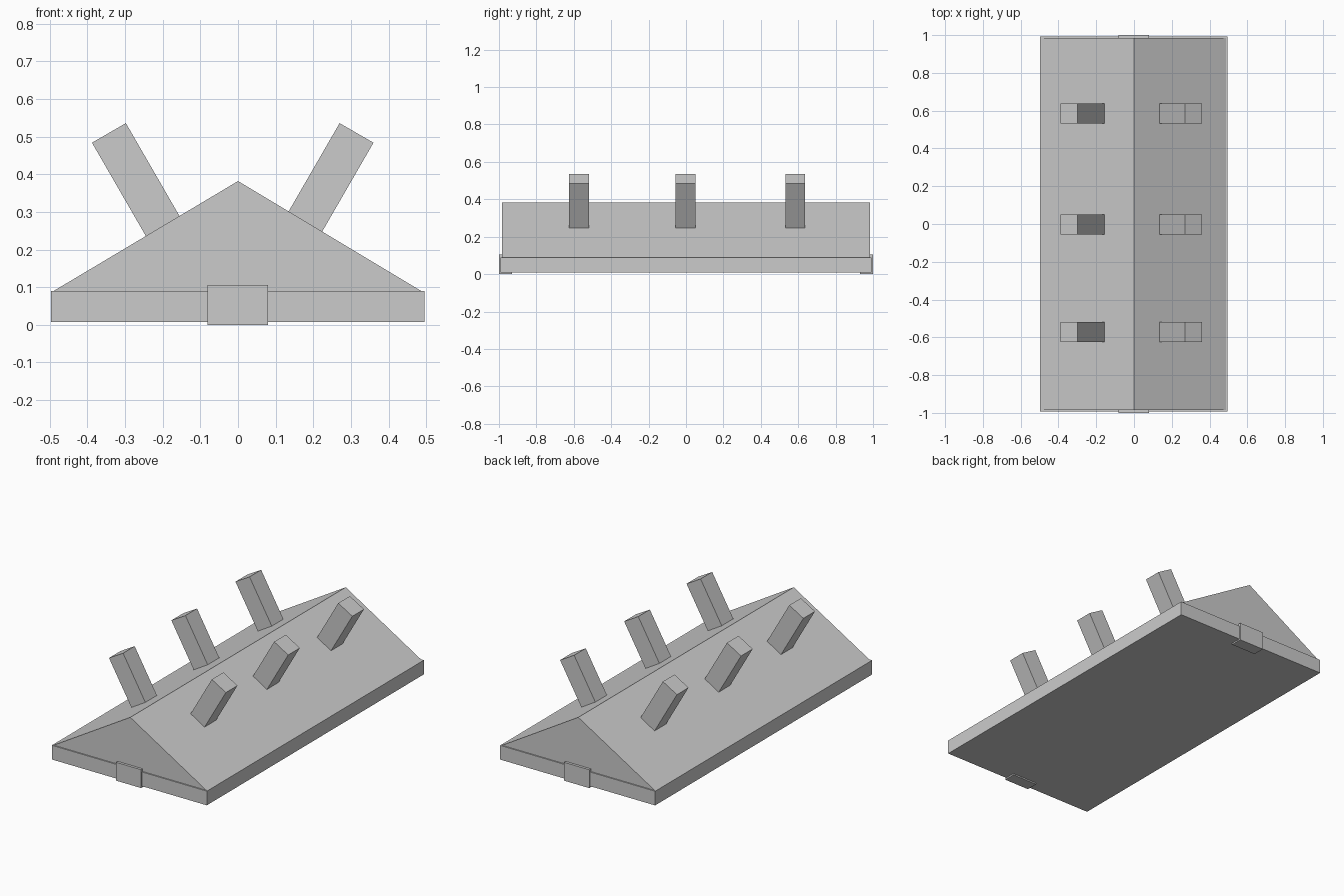
import bpy, math
from mathutils import Matrix, Vector

if "Cube" in bpy.data.objects:
    bpy.data.objects.remove(bpy.data.objects["Cube"])


def mesh_object(name, verts, faces):
    mesh = bpy.data.meshes.new(name)
    mesh.from_pydata(verts, [], faces)
    mesh.update()
    obj = bpy.data.objects.new(name, mesh)
    bpy.context.collection.objects.link(obj)
    return obj


def prism(name, profile, y0, y1):
    """Extrude an xz profile (counter-clockwise seen from the front) along y."""
    n = len(profile)
    verts = [(x, y, z) for y in (y0, y1) for x, z in profile]
    faces = [tuple(range(n)), tuple(reversed(range(n, 2 * n)))]
    faces += [(i, i + n, (i + 1) % n + n, (i + 1) % n) for i in range(n)]
    return mesh_object(name, verts, faces)


def rect(x0, x1, z0, z1):
    return [(x0, z0), (x1, z0), (x1, z1), (x0, z1)]


# Flat base slab
prism("base_slab", rect(-0.497, 0.495, 0.008, 0.09), -0.992, 0.992)

# Triangular ridge on the slab
prism("ridge", [(-0.49, 0.09), (0.487, 0.09), (0.0, 0.382)], -0.985, 0.985)

# End clips
for label, s in (("front", -1), ("back", 1)):
    ys = sorted((s * 1.0, s * 0.93))
    prism(label + "_clip", rect(-0.081, 0.08, 0.0, 0.106), *ys)

# Slanted pegs, square to the two slopes
HALF, LENGTH = 0.052, 0.32
for side, s, top_x in (("left", -1, -0.343), ("right", 1, 0.315)):
    axis = Vector((s * 0.5, math.sqrt(3) / 2))
    across = Vector((axis.y, -axis.x)) * HALF
    top = Vector((top_x, 0.51))
    low = top - axis * LENGTH
    profile = [low - across, low + across, top + across, top - across]
    for i, y in enumerate((-0.572, -0.002, 0.584)):
        prism(f"{side}_peg_{i + 1}", [tuple(p) for p in profile], y - 0.053, y + 0.053)
